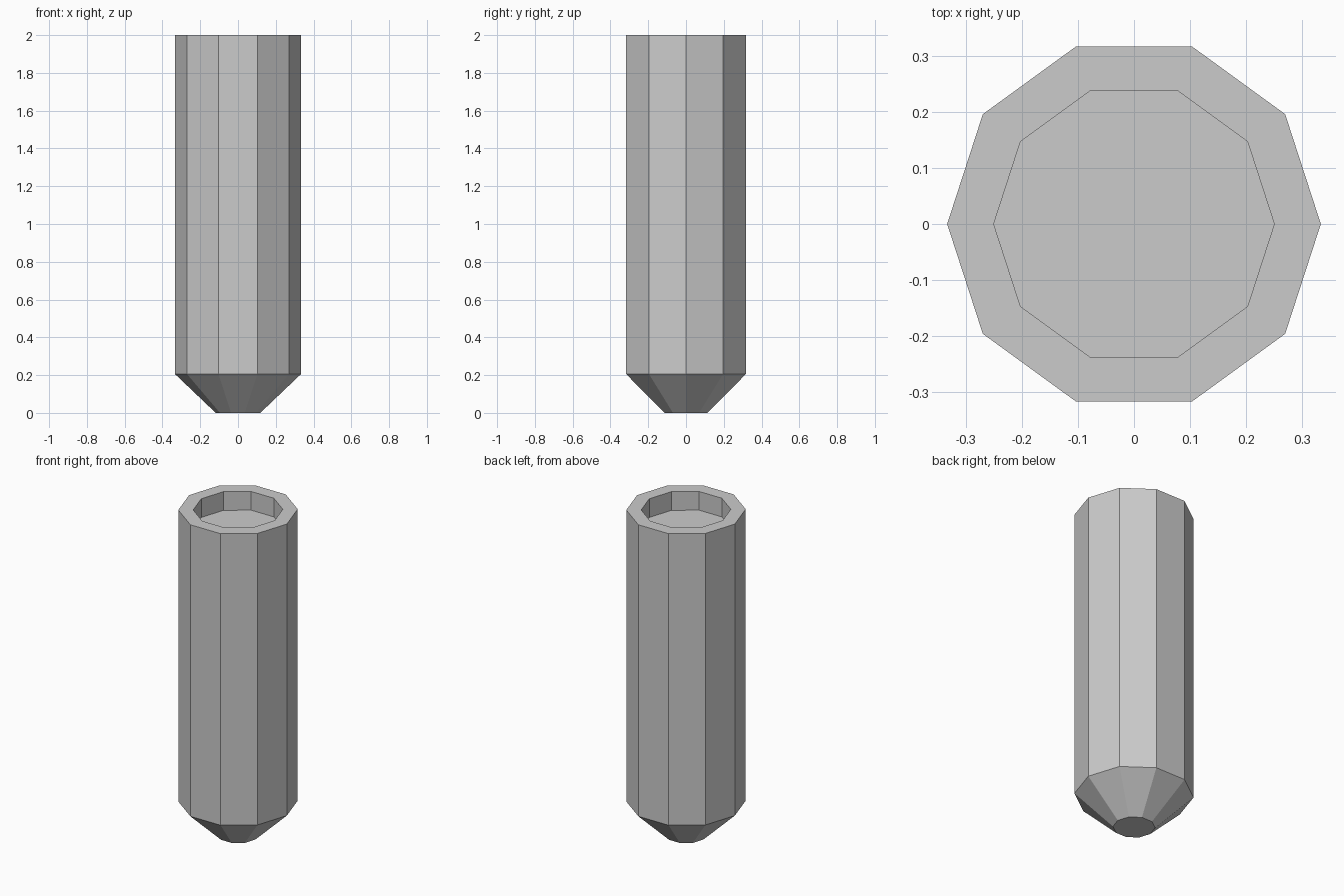
import bpy, bmesh
from math import cos, sin, tau

if "Cube" in bpy.data.objects:
    bpy.data.objects.remove(bpy.data.objects["Cube"])

SIDES = 10
# Profile (radius, height): tip, shoulder, outer rim, inner rim, recess floor
PROFILE = [(0.118, 0.0), (0.333, 0.205), (0.333, 2.0), (0.25, 2.0), (0.25, 1.885)]

bm = bmesh.new()
rings = [[bm.verts.new((r * cos(tau * i / SIDES), r * sin(tau * i / SIDES), z))
          for i in range(SIDES)] for r, z in PROFILE]

# Walls between neighbouring rings
for a, b in zip(rings, rings[1:]):
    for i in range(SIDES):
        j = (i + 1) % SIDES
        bm.faces.new((a[i], a[j], b[j], b[i]))

# Flat tip and recess floor
bm.faces.new(rings[0][::-1])
bm.faces.new(rings[-1])
bmesh.ops.recalc_face_normals(bm, faces=bm.faces)

mesh = bpy.data.meshes.new("pointed_post")
bm.to_mesh(mesh)
bm.free()
bpy.context.collection.objects.link(bpy.data.objects.new("pointed_post", mesh))
